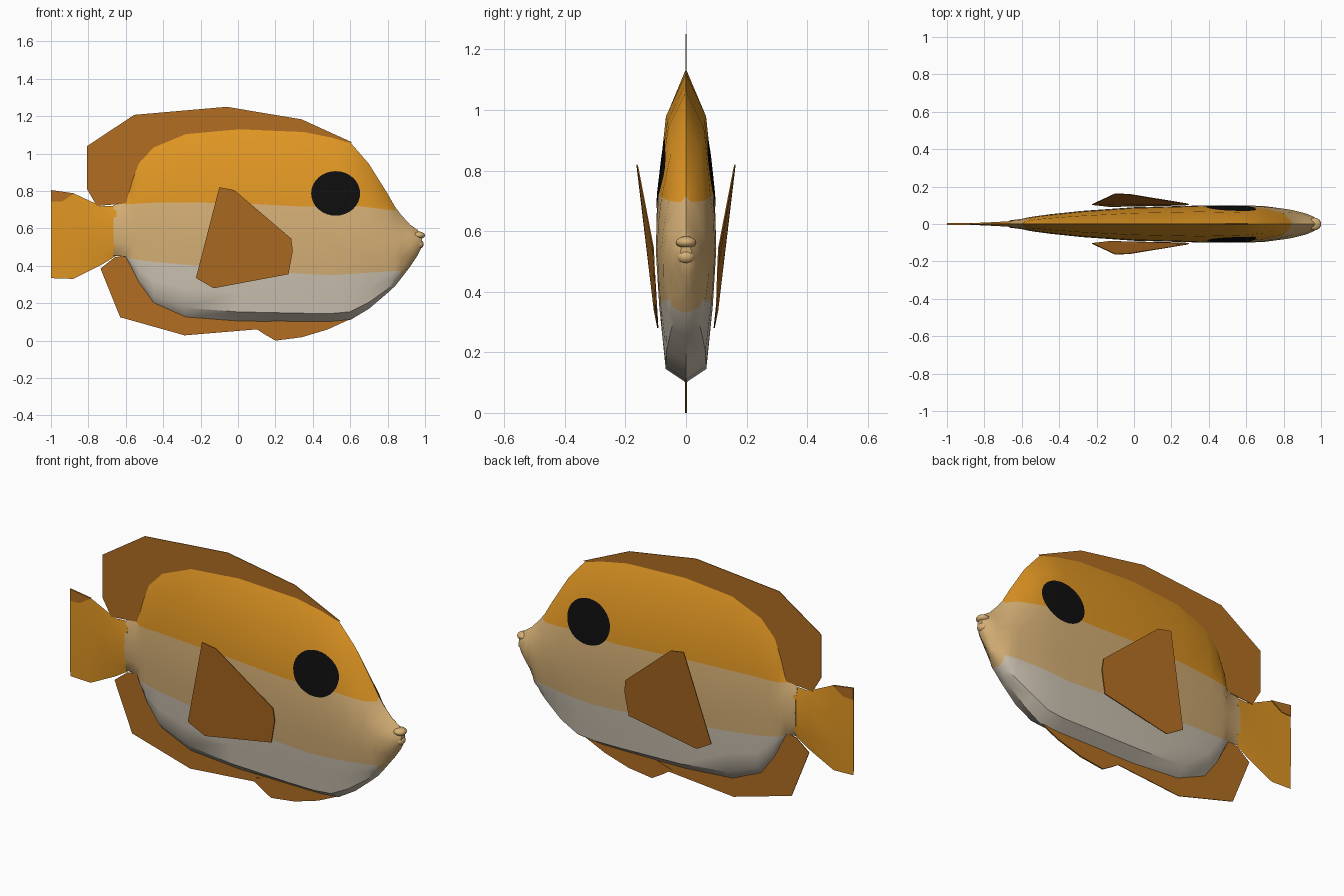
import bpy, bmesh, math
from mathutils import Vector
from mathutils.bvhtree import BVHTree

if "Cube" in bpy.data.objects:
    bpy.data.objects.remove(bpy.data.objects["Cube"])


def material(name, rgb):
    m = bpy.data.materials.new(name)
    lin = [((c / 255 + 0.055) / 1.055) ** 2.4 for c in rgb]
    m.diffuse_color = (*lin, 1)
    m.use_nodes = True
    m.node_tree.nodes["Principled BSDF"].inputs["Base Color"].default_value = m.diffuse_color
    return m


ORANGE = material("orange", (224, 150, 35))
TAN = material("tan", (214, 176, 118))
WHITE = material("belly white", (205, 195, 178))
BROWN = material("fin brown", (178, 110, 34))
BLACK = material("eye black", (14, 14, 14))


def finish(name, bm, mats, smooth=True):
    bmesh.ops.recalc_face_normals(bm, faces=bm.faces)
    me = bpy.data.meshes.new(name)
    bm.to_mesh(me)
    bm.free()
    for m in mats:
        me.materials.append(m)
    ob = bpy.data.objects.new(name, me)
    bpy.context.collection.objects.link(ob)
    if smooth:
        bpy.context.view_layer.objects.active = ob
        ob.select_set(True)
        bpy.ops.object.shade_smooth_by_angle(angle=math.radians(40))
        ob.select_set(False)
    return ob


def lerp(table, x):
    if x <= table[0][0]:
        return table[0][1]
    for (a, p), (b, q) in zip(table, table[1:]):
        if x <= b:
            return p + (q - p) * (x - a) / (b - a)
    return table[-1][1]


# Body: stations of x, top, bottom, half width
STATIONS = [(-.665, .725, .455, .02), (-.60, .737, .448, .028), (-.565, .86, .38, .036),
            (-.53, .955, .31, .042), (-.45, 1.04, .20, .052), (-.28, 1.11, .125, .07),
            (0, 1.135, .103, .09), (.35, 1.12, .10, .1), (.5, 1.09, .10, .1),
            (.6, 1.06, .11, .1), (.7, .945, .17, .096), (.8, .785, .255, .084),
            (.84, .715, .292, .079), (.87, .675, .33, .071), (.92, .62, .395, .057),
            (.96, .592, .455, .04), (.985, .56, .505, .018)]
GIRTH = [(0, 0), (.045, .67), (.25, .88), (.45, 1), (.6, .95), (.86, .67), (1, 0)]
UPPER = [(-.66, .725), (-.4, .74), (0, .735), (.3, .715), (.6, .725), (.84, .695)]
LOWER = [(-.6, .44), (-.45, .42), (-.2, .40), (.3, .36), (.5, .35), (.8, .37), (.91, .375)]


def section(x, top, bot, w):
    up = min(lerp(UPPER, x), top - .004)
    low = max(lerp(LOWER, x), bot + .004)
    zs = [top, up + (top - up) * .65, up]
    zs += [up + (low - up) * k / 4 for k in (1, 2, 3)]
    zs += [low, low + (bot - low) * .45, low + (bot - low) * .82, bot]
    half = [(w * lerp(GIRTH, (z - bot) / (top - bot)), z) for z in zs]
    return [(x, y, z) for y, z in half] + [(x, -y, z) for y, z in half[-2:0:-1]]


bm = bmesh.new()
rings = [[bm.verts.new(p) for p in section(*s)] for s in STATIONS]
n = len(rings[0])
for a, b in zip(rings, rings[1:]):
    for i in range(n):
        j = (i + 1) % n
        f = bm.faces.new((a[i], a[j], b[j], b[i]))
        row = i if i < 9 else n - 1 - i      # strip number counted from the back
        x = (a[i].co.x + b[i].co.x) / 2
        if row < 2:
            f.material_index = 0 if -.6 < x < .85 else 1
        elif row < 6:
            f.material_index = 1
        else:
            f.material_index = 2 if -.61 < x < .89 else 1
for end in (rings[0], rings[-1]):
    bm.faces.new(end).material_index = 1
bmesh.ops.recalc_face_normals(bm, faces=bm.faces)
tree = BVHTree.FromBMesh(bm)
finish("body", bm, [ORANGE, TAN, WHITE])

# Eyes: thin discs laid over the body surface
for side, label in ((-1, "eye_right"), (1, "eye_left")):
    bm = bmesh.new()

    def on_body(r, a):
        x, z = .522 + .131 * r * math.cos(a), .787 + .119 * r * math.sin(a)
        hit = tree.ray_cast(Vector((x, side, z)), Vector((0, -side, 0)))[0]
        return bm.verts.new((x, hit.y + side * .003, z))

    centre = on_body(0, 0)
    loops = [[on_body(r / 5, k * math.tau / 32) for k in range(32)] for r in range(1, 6)]
    for k in range(32):
        j = (k + 1) % 32
        bm.faces.new((centre, loops[0][k], loops[0][j]))
        for a, b in zip(loops, loops[1:]):
            bm.faces.new((a[k], b[k], b[j], a[j]))
    ob = finish(label, bm, [BLACK])
    if ob.data.polygons[0].normal.y * side < 0:
        ob.data.flip_normals()

# Lips
for label, z, r in (("upper_lip", .563, (.035, .034, .02)), ("lower_lip", .515, (.028, .03, .024))):
    bm = bmesh.new()
    bmesh.ops.create_uvsphere(bm, u_segments=20, v_segments=12, radius=1)
    for v in bm.verts:
        v.co = (.965 + v.co.x * r[0], v.co.y * r[1], z + v.co.z * r[2])
    finish(label, bm, [TAN])


# Flat fins: outline points of x, y, z given a slight thickness
def fin(name, pts, mat, t=.002):
    bm = bmesh.new()
    sides = [[bm.verts.new((x, y + s * t, z)) for x, y, z in pts] for s in (-1, 1)]
    for s in sides:
        bm.faces.new(s)
    for i in range(len(pts)):
        j = (i + 1) % len(pts)
        bm.faces.new((sides[0][i], sides[0][j], sides[1][j], sides[1][i]))
    return finish(name, bm, [mat], smooth=False)


def flat(pts):
    return [(x, 0, z) for x, z in pts]


fin("dorsal_fin", flat([(.61, 1.06), (.34, 1.183), (-.06, 1.25), (-.555, 1.207), (-.807, 1.04),
                        (-.807, .81), (-.755, .72), (-.58, .735), (-.4, .95), (.3, 1.05)]), BROWN)
fin("anal_fin", flat([(-.59, .46), (-.66, .445), (-.735, .385), (-.63, .125), (-.285, .028),
                      (.12, .062), (.5, .105), (.3, .15), (-.3, .2), (-.45, .3)]), BROWN)
fin("pelvic_fin", flat([(.08, .075), (.14, .035), (.2, 0), (.34, .018), (.48, .06), (.6, .115),
                        (.3, .14)]), BROWN, .004)
for side, label in ((-1, "pectoral_fin_right"), (1, "pectoral_fin_left")):
    fin(label, [(x, side * y, z) for x, y, z in
                [(-.1, .162, .82), (-.02, .158, .805), (.285, .108, .545), (.293, .105, .48),
                 (.27, .101, .355), (-.13, .093, .28), (-.225, .104, .335)]], BROWN)

# Tail: wedge tapering from the body to a thin trailing edge
bm = bmesh.new()
rows = []
for x, top, bot, w in [(-.65, .722, .455, .016), (-.73, .718, .405, .011),
                       (-.88, .788, .33, .004), (-1, .805, .334, .002)]:
    mid = (top + bot) / 2
    rows.append([bm.verts.new(p) for p in ((x, 0, top), (x, w, mid + .08), (x, w, mid - .08),
                                           (x, 0, bot), (x, -w, mid - .08), (x, -w, mid + .08))])
for a, b in zip(rows, rows[1:]):
    for i in range(6):
        j = (i + 1) % 6
        bm.faces.new((a[i], a[j], b[j], b[i]))
bm.faces.new(rows[0])
bm.faces.new(rows[-1])
finish("tail_fin", bm, [ORANGE])
fin("tail_tip", flat([(-.875, .787), (-1, .805), (-1, .742), (-.94, .745)]), BROWN, .0045)
